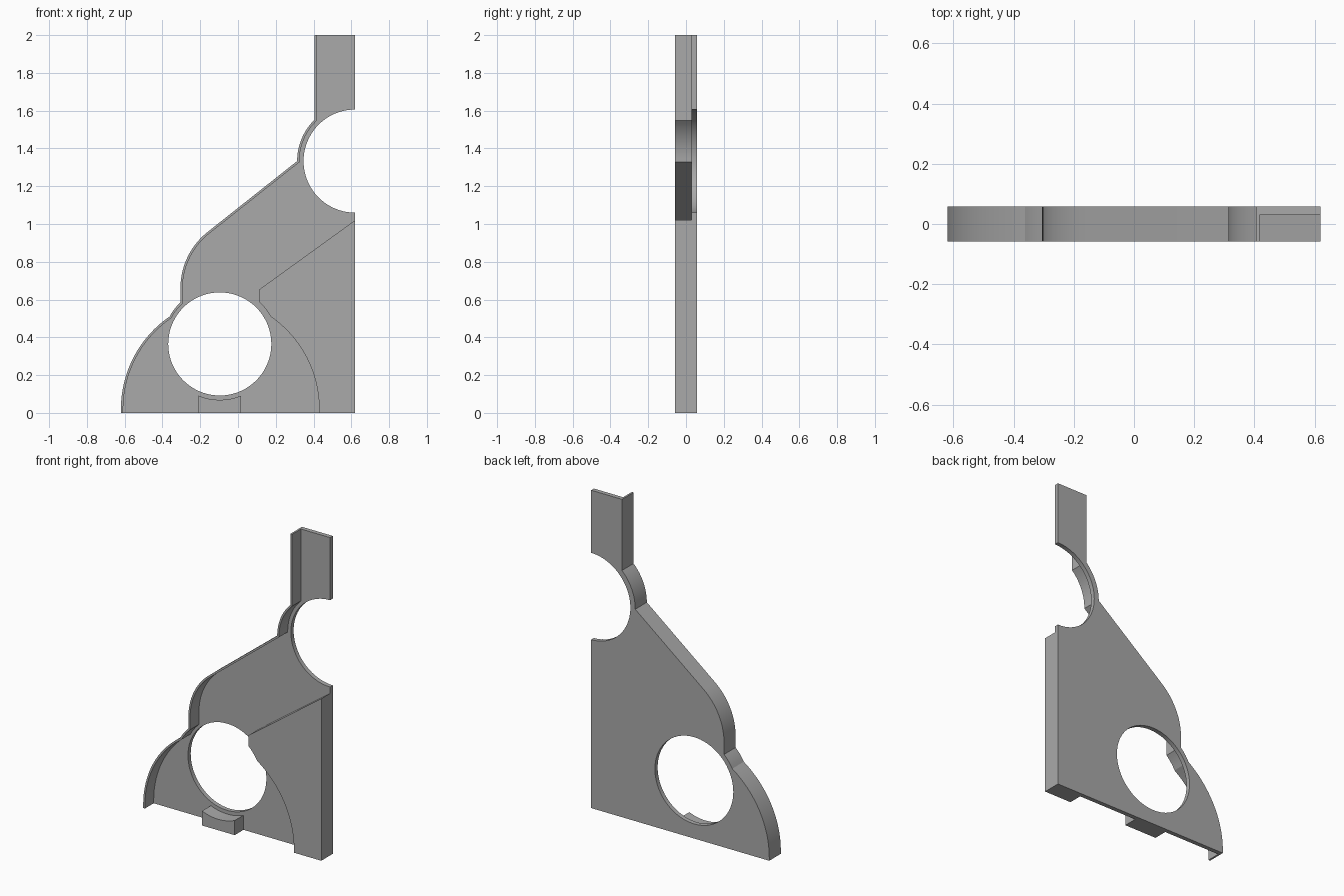
import bpy, bmesh, math
from mathutils import Vector

if "Cube" in bpy.data.objects:
    bpy.data.objects.remove(bpy.data.objects["Cube"])

FRONT, STEP, BACK = -0.0575, 0.030, 0.0575   # depth levels along y
WALL = 0.012

grey = bpy.data.materials.new("plain grey")
grey.diffuse_color = (0.4, 0.4, 0.4, 1)
grey.use_nodes = True
grey.node_tree.nodes["Principled BSDF"].inputs["Base Color"].default_value = grey.diffuse_color


def arc(cx, cz, r, a0, a1, n):
    """Points on an arc, angles in degrees."""
    angles = [math.radians(a0 + (a1 - a0) * i / n) for i in range(n + 1)]
    return [(cx + r * math.cos(a), cz + r * math.sin(a)) for a in angles]


def prism(name, loops, y0, y1):
    """Fill closed x-z loops (later loops are holes) and extrude along y."""
    bm = bmesh.new()
    edges = []
    for loop in loops:
        vs = [bm.verts.new((x, y0, z)) for x, z in loop]
        edges += [bm.edges.new((vs[i - 1], vs[i])) for i in range(len(vs))]
    if len(loops) == 1:
        bm.faces.new(vs)
    else:
        bmesh.ops.triangle_fill(bm, use_beauty=True, edges=edges, normal=(0, -1, 0))
    ext = bmesh.ops.extrude_face_region(bm, geom=bm.faces[:], use_keep_orig=True)
    moved = [g for g in ext["geom"] if isinstance(g, bmesh.types.BMVert)]
    bmesh.ops.translate(bm, verts=moved, vec=(0, y1 - y0, 0))
    bmesh.ops.recalc_face_normals(bm, faces=bm.faces[:])
    me = bpy.data.meshes.new(name)
    bm.to_mesh(me)
    bm.free()
    me.materials.append(grey)
    ob = bpy.data.objects.new(name, me)
    bpy.context.collection.objects.link(ob)
    bpy.ops.object.select_all(action='DESELECT')
    ob.select_set(True)
    bpy.context.view_layer.objects.active = ob
    bpy.ops.object.shade_smooth_by_angle(angle=math.radians(20))
    return ob


def inset(path, d):
    """Offset an open path to its right with mitred corners."""
    pts = [Vector(p) for p in path]
    normals = []
    for a, b in zip(pts, pts[1:]):
        t = (b - a).normalized()
        normals.append(Vector((t.y, -t.x)))
    out = []
    for i, p in enumerate(pts):
        n0, n1 = normals[max(i - 1, 0)], normals[min(i, len(normals) - 1)]
        m = (n0 + n1) / (1 + n0.dot(n1))
        out.append(tuple(p + m * d))
    return out


# Left outline: lower arch, step around the round hole, shoulder, slope, neck
arch = [(-0.62, 0)] + arc(-0.025, 0.02, 0.595, 180, 124.5, 16)
arch += arc(-0.0965, 0.365, 0.303, 147, 133.5, 4)
shoulder = arc(0.075, 0.66, 0.38, 180, 127.4, 14)
neck = arc(0.62, 1.333, 0.307, 180, 134.4, 12) + [(0.405, 2)]
outline = arch + shoulder + neck

# Back plate with a half-round notch on the right and a round hole
notch = arc(0.62, 1.333, 0.273, 90, 270, 40)
hole = arc(-0.0965, 0.365, 0.273, 0, 360, 72)[:-1]
prism("back_plate", [outline + [(0.62, 2)] + notch + [(0.62, 0)], hole], STEP, BACK)

# Thin rim along the left outline
inner = inset(outline, WALL)
inner[0] = (inner[0][0], 0)
prism("edge_rim", [outline + inner[::-1]], FRONT, STEP)

# Solid block on the right, its curved side mirrors the arch
mirrored = [(-0.19 - x, z) for x, z in arch]
prism("side_block", [mirrored + [(0.115, 0.655), (0.62, 1.02), (0.62, 0)]], FRONT, STEP)

# Small foot tab under the hole with a concave top
half = math.degrees(math.asin(0.1135 / 0.296))
tab_top = arc(-0.0965, 0.365, 0.296, 270 - half, 270 + half, 12)
prism("foot_tab", [tab_top + [(0.017, 0), (-0.21, 0)]], FRONT, STEP)
